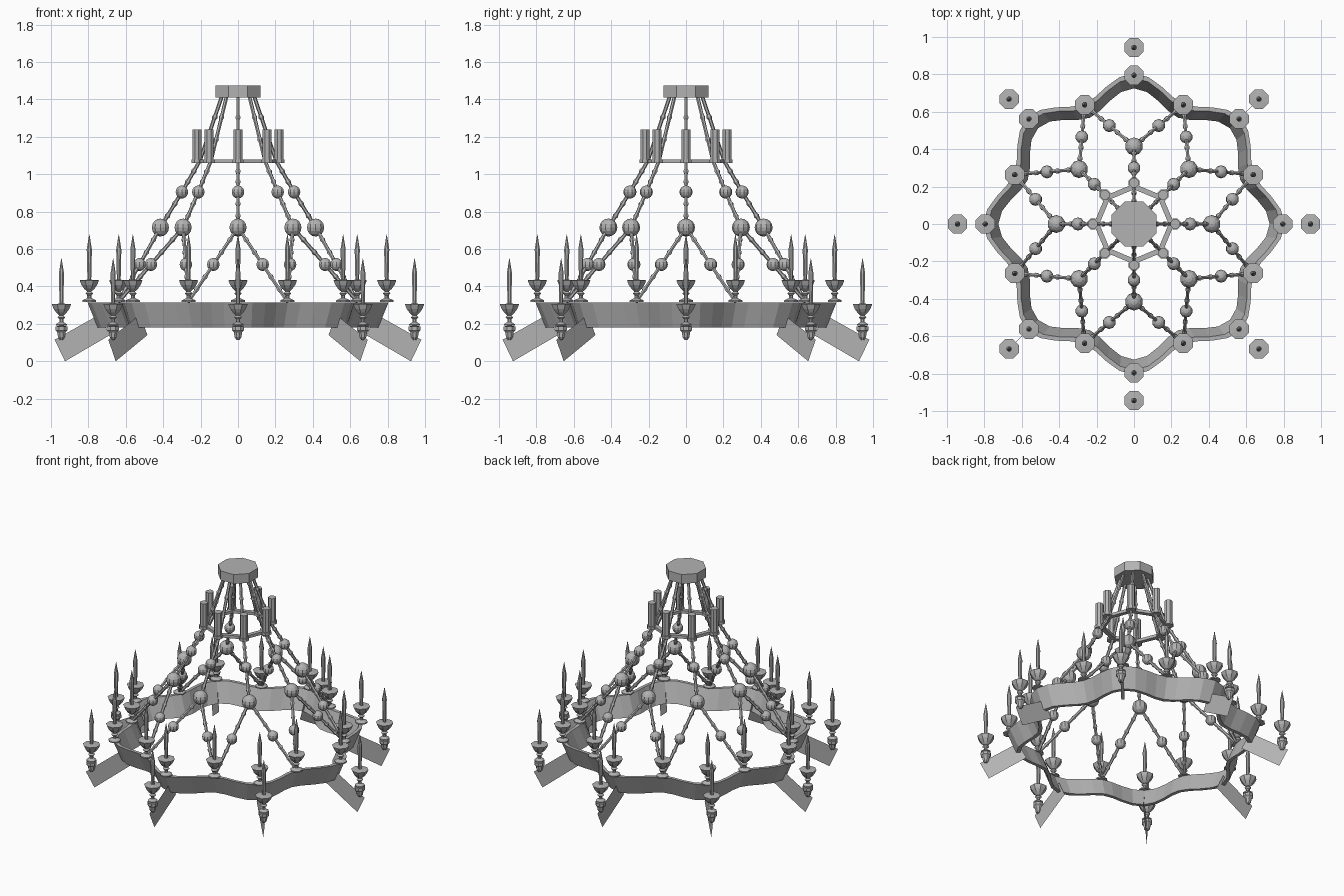
import bpy, bmesh, math
from mathutils import Vector, Matrix

if "Cube" in bpy.data.objects:
    bpy.data.objects.remove(bpy.data.objects["Cube"])

GREY = (0.45, 0.45, 0.45, 1)
metal = bpy.data.materials.new("grey_metal")
metal.use_nodes = True
metal.diffuse_color = GREY
metal.node_tree.nodes["Principled BSDF"].inputs["Base Color"].default_value = GREY
SIDES = 8


def polar(r, angle, z):
    return Vector((r * math.cos(angle), r * math.sin(angle), z))


def finish(name, bm):
    mesh = bpy.data.meshes.new(name)
    bm.to_mesh(mesh)
    bm.free()
    mesh.materials.append(metal)
    obj = bpy.data.objects.new(name, mesh)
    bpy.context.collection.objects.link(obj)
    return obj


def lathe(bm, profile, centre):
    """Revolve an (r, z) profile into an eight-sided solid."""
    rings = [[bm.verts.new(centre + polar(r, math.tau * (i + 0.5) / SIDES, z))
              for i in range(SIDES)] for r, z in profile]
    for low, high in zip(rings, rings[1:]):
        for i in range(SIDES):
            j = (i + 1) % SIDES
            bm.faces.new((low[i], low[j], high[j], high[i]))
    bm.faces.new(rings[0][::-1])
    bm.faces.new(rings[-1])


def ball(bm, centre, radius):
    bmesh.ops.create_uvsphere(bm, u_segments=10, v_segments=8, radius=radius,
                              matrix=Matrix.Translation(centre))


def rod(bm, a, b, radius=0.01):
    """Thin rod with a small collar bead at each third."""
    turn = (b - a).to_track_quat('Z', 'Y').to_matrix().to_4x4()
    bmesh.ops.create_cone(bm, cap_ends=True, segments=6, radius1=radius, radius2=radius,
                          depth=(b - a).length,
                          matrix=Matrix.Translation((a + b) / 2) @ turn)
    for t in (0.33, 0.67):
        for flip in (0, math.pi):
            spot = Matrix.Translation(a.lerp(b, t)) @ turn @ Matrix.Rotation(flip, 4, 'X')
            bmesh.ops.create_cone(bm, segments=6, radius1=0.015, radius2=0.008, depth=0.02,
                                  matrix=spot @ Matrix.Translation((0, 0, 0.01)))


def band(name, section, radius_at, count):
    """Closed ring sweeping an (inset, z) section round a varying radius."""
    bm = bmesh.new()
    rings = []
    for i in range(count):
        a = math.tau * i / count
        rings.append([bm.verts.new(polar(radius_at(a) - d, a, z)) for d, z in section])
    for i in range(count):
        here, there = rings[i], rings[(i + 1) % count]
        for k in range(len(section)):
            m = (k + 1) % len(section)
            bm.faces.new((here[k], there[k], there[m], here[m]))
    bmesh.ops.recalc_face_normals(bm, faces=bm.faces)
    return finish(name, bm)


# Ceiling hub
bm = bmesh.new()
lathe(bm, [(0.13, 1.41), (0.13, 1.475)], Vector())
finish("ceiling_hub", bm)

# Small upper ring and scalloped lower band
band("upper_ring", [(0, 1.06), (0, 1.08), (0.03, 1.08), (0.03, 1.06)], lambda a: 0.215, 8)
band("scalloped_band", [(0.055, 0.18), (0, 0.315), (0.025, 0.315), (0.08, 0.18)],
     lambda a: 0.75 + 0.055 * math.cos(8 * a), 64)

# Sleeves, hanging rods and balls
sleeves, rods, balls = bmesh.new(), bmesh.new(), bmesh.new()
for i in range(8):
    a = i * math.tau / 8
    lathe(sleeves, [(0.032, 1.06), (0.032, 1.08), (0.026, 1.08), (0.026, 1.24)],
          polar(0.22, a, 0))
    knots = [polar(0.085, a, 1.42), polar(0.205, a, 1.07), polar(0.3, a, 0.905),
             polar(0.415, a, 0.715)]
    for p, q in zip(knots, knots[1:]):
        rod(rods, p, q)
    ball(balls, knots[2], 0.035)
    ball(balls, knots[3], 0.048)
    # Each large ball splits into two rods down to the band
    for side in (-1, 1):
        foot = polar(0.69, a + side * math.tau / 16, 0.32)
        middle = knots[3].lerp(foot, 0.5)
        rod(rods, knots[3], middle)
        rod(rods, middle, foot)
        ball(balls, middle, 0.035)
finish("candle_sleeves", sleeves)
finish("hanging_rods", rods)
finish("joint_balls", balls)

# Candles: base plate, stem, cup and pointed candle
CANDLE = [(0.04, 0), (0.04, 0.008), (0.012, 0.02), (0.012, 0.035), (0.022, 0.045),
          (0.012, 0.055), (0.03, 0.07), (0.045, 0.09), (0.056, 0.115), (0.015, 0.118),
          (0.011, 0.12), (0.015, 0.28), (0.001, 0.36)]
FINIAL = [(0.01, -0.075), (0.02, -0.06), (0.024, -0.035), (0.034, -0.025), (0.034, -0.005),
          (0.015, 0)]
candles, outer, plates = bmesh.new(), bmesh.new(), bmesh.new()
for i in range(8):
    a = i * math.tau / 8
    lathe(candles, CANDLE, polar(0.795, a, 0.318))
    lathe(candles, CANDLE, polar(0.69, a + math.tau / 16, 0.318))
    lathe(outer, FINIAL + [(r * 0.8, z) if z < 0.01 else (r, z) for r, z in CANDLE],
          polar(0.944, a, 0.19))
    # Slanted bracket sheet reaching out from the band
    plates.faces.new([plates.verts.new(polar(r, a, z)) for r, z in
                      ((0.98, 0.115), (0.74, 0.25), (0.685, 0.14), (0.925, 0.0))])
finish("band_candles", candles)
finish("outer_candles", outer)
finish("bracket_plates", plates)
